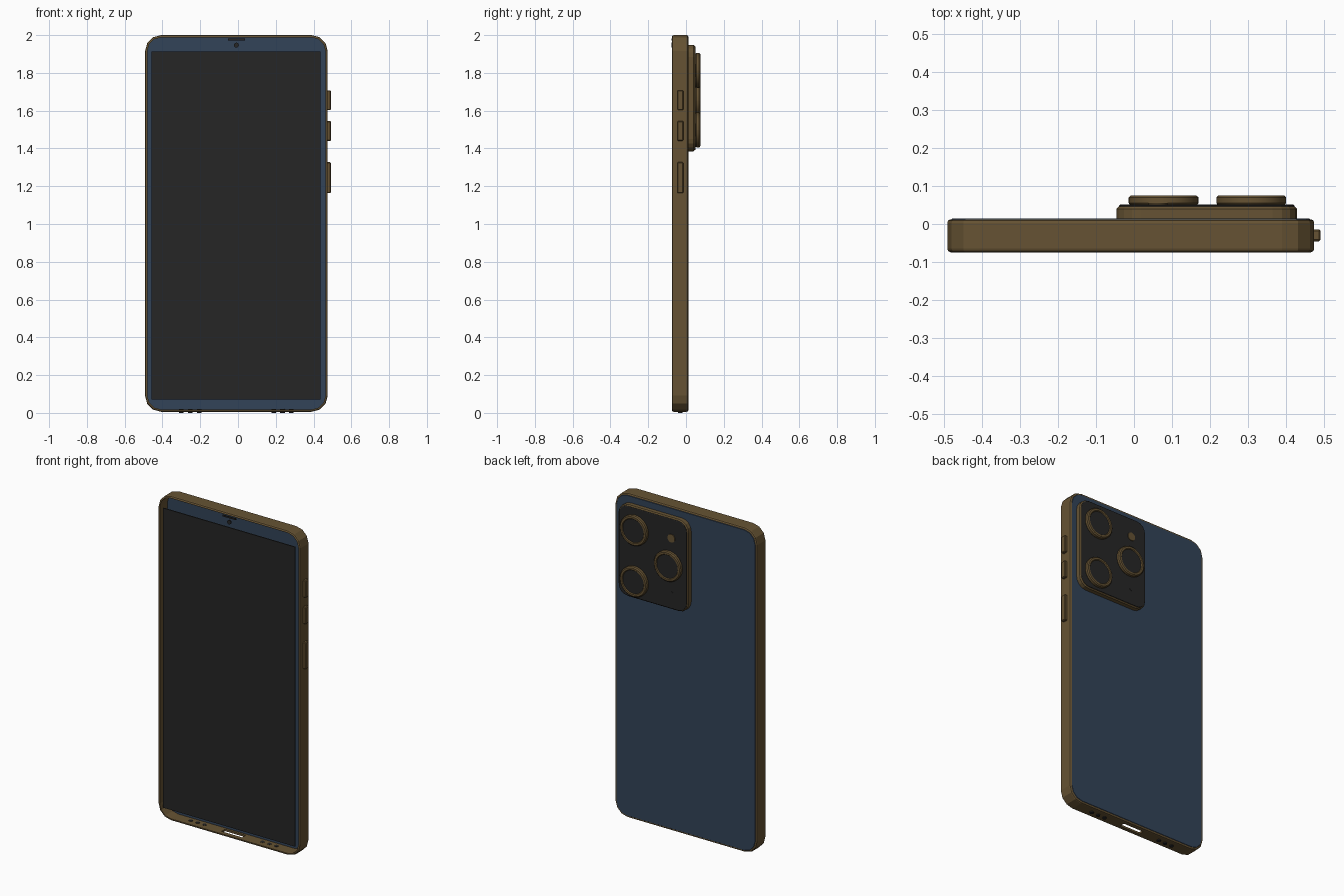
import bpy, bmesh, math
from mathutils import Matrix

if "Cube" in bpy.data.objects:
    bpy.data.objects.remove(bpy.data.objects["Cube"])


def material(name, r, g, b):
    m = bpy.data.materials.new(name)
    m.diffuse_color = (r, g, b, 1)
    m.use_nodes = True
    m.node_tree.nodes["Principled BSDF"].inputs["Base Color"].default_value = m.diffuse_color
    return m


BRONZE = material("bronze", 0.133, 0.086, 0.033)
NAVY = material("navy", 0.032, 0.056, 0.098)
BLACK = material("black", 0.019, 0.019, 0.019)
CX = -0.0085  # body centre, the side buttons shift it left


def finish(name, bm, mat, smooth=False):
    bmesh.ops.recalc_face_normals(bm, faces=bm.faces)
    me = bpy.data.meshes.new(name)
    bm.to_mesh(me)
    bm.free()
    me.materials.append(mat)
    ob = bpy.data.objects.new(name, me)
    bpy.context.collection.objects.link(ob)
    if smooth:
        bpy.ops.object.select_all(action='DESELECT')
        ob.select_set(True)
        bpy.context.view_layer.objects.active = ob
        bpy.ops.object.shade_smooth_by_angle(angle=math.radians(35))
    return ob


def outline(x0, x1, z0, z1, r, segs):
    """Rounded rectangle in the xz plane."""
    pts = []
    corners = [(x1 - r, z1 - r), (x0 + r, z1 - r), (x0 + r, z0 + r), (x1 - r, z0 + r)]
    for k, (cx, cz) in enumerate(corners):
        for i in range(segs + 1):
            a = math.pi / 2 * (k + i / segs)
            pts.append((cx + r * math.cos(a), cz + r * math.sin(a)))
    return pts


def loft(name, mat, box, r, section, segs=3, closed=False, smooth=False):
    """Stack rounded rectangles given as (inset, y); closed makes a hollow ring."""
    bm = bmesh.new()
    x0, x1, z0, z1 = box
    rings = []
    for d, y in section:
        pts = outline(x0 + d, x1 - d, z0 + d, z1 - d, r - d, segs)
        rings.append([bm.verts.new((x, y, z)) for x, z in pts])
    pairs = list(zip(rings, rings[1:]))
    if closed:
        pairs.append((rings[-1], rings[0]))
    else:
        bm.faces.new(rings[0])
        bm.faces.new(rings[-1])
    n = len(rings[0])
    for a, b in pairs:
        for i in range(n):
            j = (i + 1) % n
            bm.faces.new((a[i], a[j], b[j], b[i]))
    return finish(name, bm, mat, smooth)


def disc(name, mat, x, z, r, section, closed=False):
    return loft(name, mat, (x - r, x + r, z - r, z + r), r, section, 10, closed, True)


def box(name, mat, x0, x1, y0, y1, z0, z1, bevel=0):
    bm = bmesh.new()
    bmesh.ops.create_cube(bm, size=1, matrix=Matrix.Translation(
        ((x0 + x1) / 2, (y0 + y1) / 2, (z0 + z1) / 2))
        @ Matrix.Diagonal((x1 - x0, y1 - y0, z1 - z0, 1)))
    if bevel:
        bmesh.ops.bevel(bm, geom=bm.edges[:], offset=bevel, segments=1, affect='EDGES')
    return finish(name, bm, mat)


# hollow frame with chamfered rims
BODY = (-0.492, 0.475, 0.006, 2.0)
frame = loft("frame", BRONZE, BODY, 0.085,
             [(0.008, -0.0745), (0.002, -0.071), (0, -0.065), (0, 0.003), (0.002, 0.009),
              (0.008, 0.0125), (0.012, 0.0125), (0.012, -0.0745)], closed=True)

# charging port cut through the bottom wall
port = box("port_cutter", BLACK, CX - 0.07, CX + 0.07, -0.048, -0.014, -0.05, 0.05)
port.hide_render = True
port.hide_viewport = True
cut = frame.modifiers.new("port", 'BOOLEAN')
cut.operation = 'DIFFERENCE'
cut.object = port

# back panel, also seen from the front around the screen
loft("back_panel", NAVY, BODY, 0.085, [(0.0115, 0.0), (0.0115, 0.0125), (0.013, 0.0145)])

# screen, earpiece and front camera
box("screen", BLACK, -0.457, 0.438, -0.074, -0.068, 0.072, 1.914)
box("earpiece", BLACK, CX - 0.045, CX + 0.045, -0.0757, -0.069, 1.972, 1.981)
disc("front_camera", BLACK, CX, 1.947, 0.013, [(0, -0.0757), (0, -0.069)])

# side buttons
for name, z0, z1 in (("volume_up", 1.603, 1.708), ("volume_down", 1.44, 1.545),
                     ("power_button", 1.163, 1.327)):
    box(name, BRONZE, 0.465, 0.492, -0.0455, -0.014, z0, z1, 0.004)

# speaker holes on both sides of the port
for side in (-1, 1):
    for i in range(3):
        bm = bmesh.new()
        x = CX + side * (0.197 + 0.047 * i)
        bmesh.ops.create_cone(bm, cap_ends=True, segments=16, radius1=0.012, radius2=0.012,
                              depth=0.02, matrix=Matrix.Translation((x, -0.031, 0.01)))
        finish("speaker_hole", bm, BLACK)

# camera island with dark cover
ISLAND = (-0.046, 0.43, 1.385, 1.948)
loft("camera_island", BRONZE, ISLAND, 0.065,
     [(0, 0.01), (0, 0.040), (0.006, 0.0465)], segs=4)
loft("camera_cover", BLACK, ISLAND, 0.065,
     [(0.007, 0.044), (0.007, 0.049), (0.010, 0.051)], segs=4)

# lenses: bronze ring and dark glass
for x, z in ((0.309, 1.813), (0.309, 1.498), (0.078, 1.655)):
    disc("lens_ring", BRONZE, x, z, 0.092,
         [(0.004, 0.050), (0, 0.055), (0, 0.070), (0.006, 0.0757),
          (0.017, 0.0757), (0.021, 0.071), (0.021, 0.050)], closed=True)
    disc("lens_glass", BLACK, x, z, 0.073, [(0, 0.050), (0, 0.071)])

# flash and microphone
disc("flash", BRONZE, 0.063, 1.825, 0.025, [(0, 0.048), (0, 0.055)])
disc("microphone", BLACK, 0.063, 1.487, 0.011, [(0, 0.048), (0, 0.053)])
